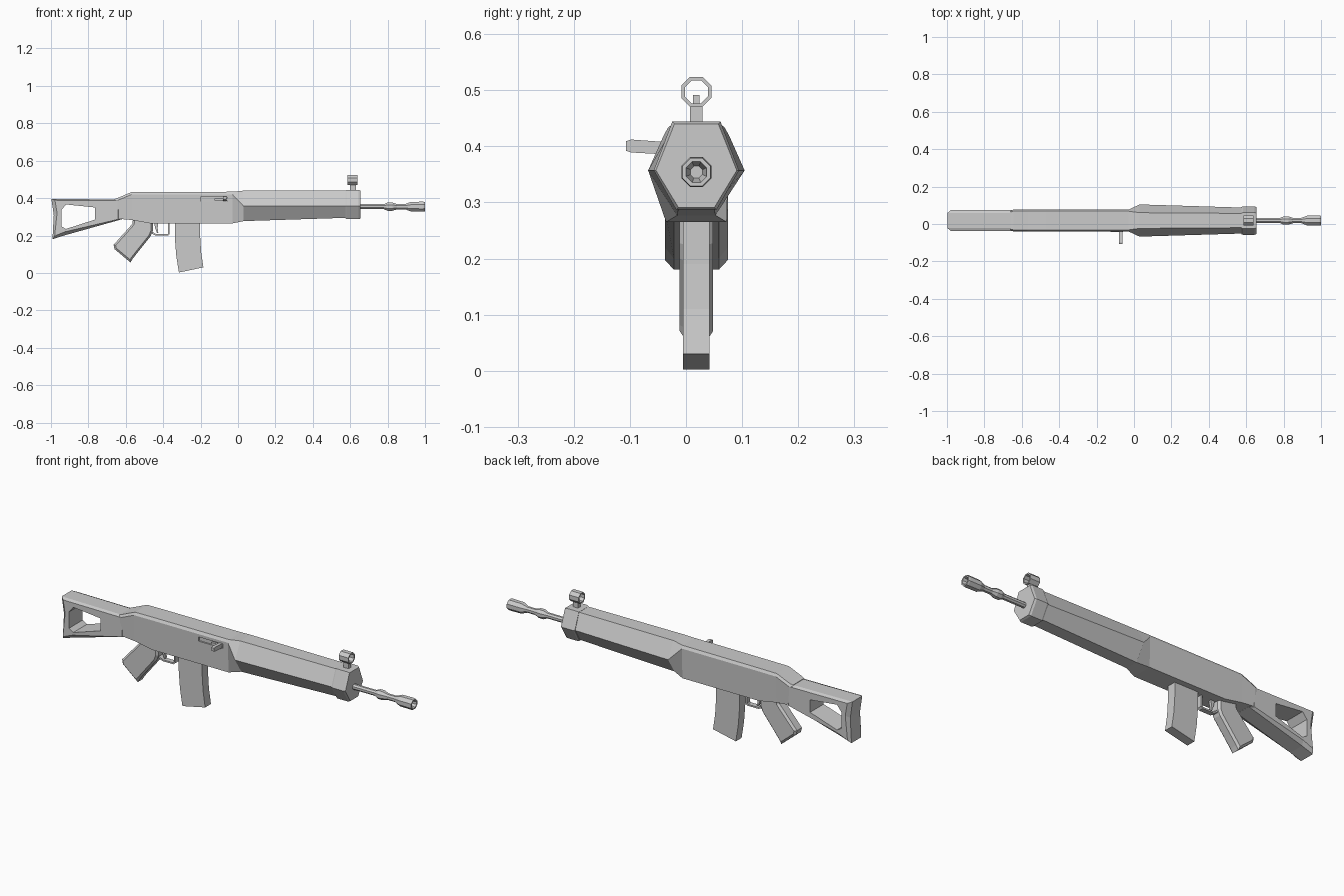
import bpy, bmesh, math
from mathutils import Vector

cube = bpy.data.objects.get("Cube")
if cube:
    bpy.data.objects.remove(cube, do_unlink=True)

CY = 0.0185      # lengthwise centre plane
BORE_Z = 0.354   # barrel axis height

grey = bpy.data.materials.new("light grey")
grey.use_nodes = True
grey.diffuse_color = (0.6, 0.6, 0.6, 1)
grey.node_tree.nodes["Principled BSDF"].inputs["Base Color"].default_value = (0.6, 0.6, 0.6, 1)


def finish(name, bm):
    bmesh.ops.recalc_face_normals(bm, faces=bm.faces)
    mesh = bpy.data.meshes.new(name)
    bm.to_mesh(mesh)
    bm.free()
    mesh.materials.append(grey)
    ob = bpy.data.objects.new(name, mesh)
    bpy.context.collection.objects.link(ob)
    return ob


def loft(name, rings, closed=False):
    """Skin a list of equal-length point rings; cap the ends unless closed."""
    bm = bmesh.new()
    loops = [[bm.verts.new(p) for p in r] for r in rings]
    n = len(loops[0])
    pairs = list(zip(loops, loops[1:]))
    if closed:
        pairs.append((loops[-1], loops[0]))
    else:
        bm.faces.new(loops[0])
        bm.faces.new(loops[-1])
    for a, b in pairs:
        for i in range(n):
            j = (i + 1) % n
            bm.faces.new((a[i], a[j], b[j], b[i]))
    return finish(name, bm)


def hexagon(x, top, mid, low):
    """Six-sided cross-section from three (half width, height) pairs."""
    pts = (top, mid, low)
    return ([(x, CY + w, z) for w, z in pts]
            + [(x, CY - w, z) for w, z in reversed(pts)])


def circle(x, r, z=BORE_Z, n=8):
    return [(x, CY + r * math.cos((i + .5) * math.tau / n),
             z + r * math.sin((i + .5) * math.tau / n)) for i in range(n)]


def plate(name, outline, half, chamfer=0, y=CY):
    """Side outline (x, z) given thickness, with optionally chamfered rims."""
    bm = bmesh.new()
    left = [bm.verts.new((x, y - half, z)) for x, z in outline]
    right = [bm.verts.new((x, y + half, z)) for x, z in outline]
    caps = [bm.faces.new(left), bm.faces.new(right)]
    n = len(outline)
    for i in range(n):
        j = (i + 1) % n
        bm.faces.new((left[i], left[j], right[j], right[i]))
    if chamfer:
        bmesh.ops.recalc_face_normals(bm, faces=bm.faces)
        rims = list({e for f in caps for e in f.edges})
        bmesh.ops.bevel(bm, geom=rims, offset=chamfer, segments=1, affect='EDGES')
    return finish(name, bm)


def frame(name, outer, inner, half, chamfer=0):
    """Plate with an opening; outer and inner outlines correspond point by point."""
    def ring(pts, w):
        return [(x, CY + w, z) for x, z in pts]
    lip = []
    for o, i in zip(outer, inner):
        o, i = Vector(o), Vector(i)
        lip.append(o + (i - o).normalized() * chamfer * 1.3 if chamfer else o)
    rings = [ring(inner, -half), ring(lip, -half)]
    if chamfer:
        rings += [ring(outer, -half + chamfer), ring(outer, half - chamfer)]
    rings += [ring(lip, half), ring(inner, half)]
    return loft(name, rings, closed=True)


def box(name, x, y, z):
    return plate(name, [(x[0], z[0]), (x[1], z[0]), (x[1], z[1]), (x[0], z[1])],
                 (y[1] - y[0]) / 2, y=(y[0] + y[1]) / 2)


# Receiver flowing into the six-sided handguard
body = loft("receiver_and_handguard", [
    hexagon(-0.66, (.046, .395), (.054, .382), (.050, .292)),
    hexagon(-0.645, (.050, .400), (.058, .387), (.054, .290)),
    hexagon(-0.57, (.050, .432), (.058, .419), (.054, .283)),
    hexagon(-0.47, (.050, .433), (.058, .420), (.054, .265)),
    hexagon(-0.03, (.050, .434), (.058, .420), (.054, .265)),
    hexagon(0.03, (.042, .440), (.086, .357), (.034, .277)),
    hexagon(0.59, (.038, .440), (.069, .357), (.032, .295)),
])

# Slot for the charging handle
side = CY - 0.058
cutter = box("slot_cutter", (-.20, -.06), (side - .03, side + .009), (.383, .405))
cutter.hide_render = True
cut = body.modifiers.new("slot", 'BOOLEAN')
cut.operation, cut.solver, cut.object = 'DIFFERENCE', 'EXACT', cutter
bpy.context.view_layer.objects.active = body
bpy.ops.object.modifier_apply(modifier=cut.name)
bpy.data.objects.remove(cutter, do_unlink=True)

# Charging handle and its carrier
box("handle_carrier", (-.125, -.06), (side - .002, side + .012), (.386, .398))
loft("charging_handle", [
    [(x, y, z) for x, z in ((-.079, lo), (-.062, lo), (-.062, hi), (-.079, hi))]
    for y, lo, hi in ((side + .012, .385, .407), (-.098, .389, .412), (-.107, .392, .409))])

# End cap of the handguard
loft("handguard_cap", [
    hexagon(x, (.043 - d, .444 - d), (.076 - d, .357), (.036 - d, .287 + d))
    for x, d in ((.575, .003), (.583, 0), (.645, 0), (.655, .004))])

# Barrel with bulge, flared muzzle and bore
loft("barrel", [circle(x, r) for x, r in (
    (.63, .0145), (.78, .0145), (.80, .024), (.825, .024), (.85, .0155), (.895, .0155),
    (.925, .028), (.99, .029), (1.0, .027), (1.0, .020), (.965, .0115))])

# Front sight: foot, post and hood
box("sight_foot", (.60, .63), (CY - .011, CY + .011), (.435, .472))
box("sight_post", (.607, .622), (CY - .006, CY + .006), (.465, .491))
SZ = .497
loft("sight_hood", [circle(.585, .029, SZ), circle(.64, .029, SZ),
                    circle(.64, .022, SZ), circle(.585, .022, SZ)], closed=True)

# Skeleton shoulder stock
frame("shoulder_stock",
      [(-.985, .31), (-.998, .396), (-.62, .392), (-.62, .287), (-.93, .200), (-.992, .180)],
      [(-.945, .335), (-.92, .366), (-.765, .350), (-.765, .285), (-.92, .235), (-.945, .25)],
      .056, .016)

# Pistol grip
plate("pistol_grip", [(-.56, .30), (-.565, .262), (-.665, .150), (-.66, .127), (-.575, .056),
                      (-.563, .076), (-.468, .195), (-.455, .225), (-.455, .30)], .030, .010)

# Slightly curved magazine
plate("magazine", [(-.337, .29), (-.337, .18), (-.330, .09), (-.316, .002), (-.185, .030),
                   (-.197, .11), (-.202, .19), (-.202, .29)], .0238)

# Trigger and its guard
frame("trigger_guard",
      [(-.465, .275), (-.365, .275), (-.365, .207), (-.375, .199), (-.440, .199), (-.465, .212)],
      [(-.457, .267), (-.373, .267), (-.373, .211), (-.378, .207), (-.437, .207), (-.457, .219)],
      .013)
plate("trigger", [(-.450, .275), (-.425, .275), (-.430, .240), (-.426, .213),
                  (-.433, .212), (-.443, .240)], .007)
